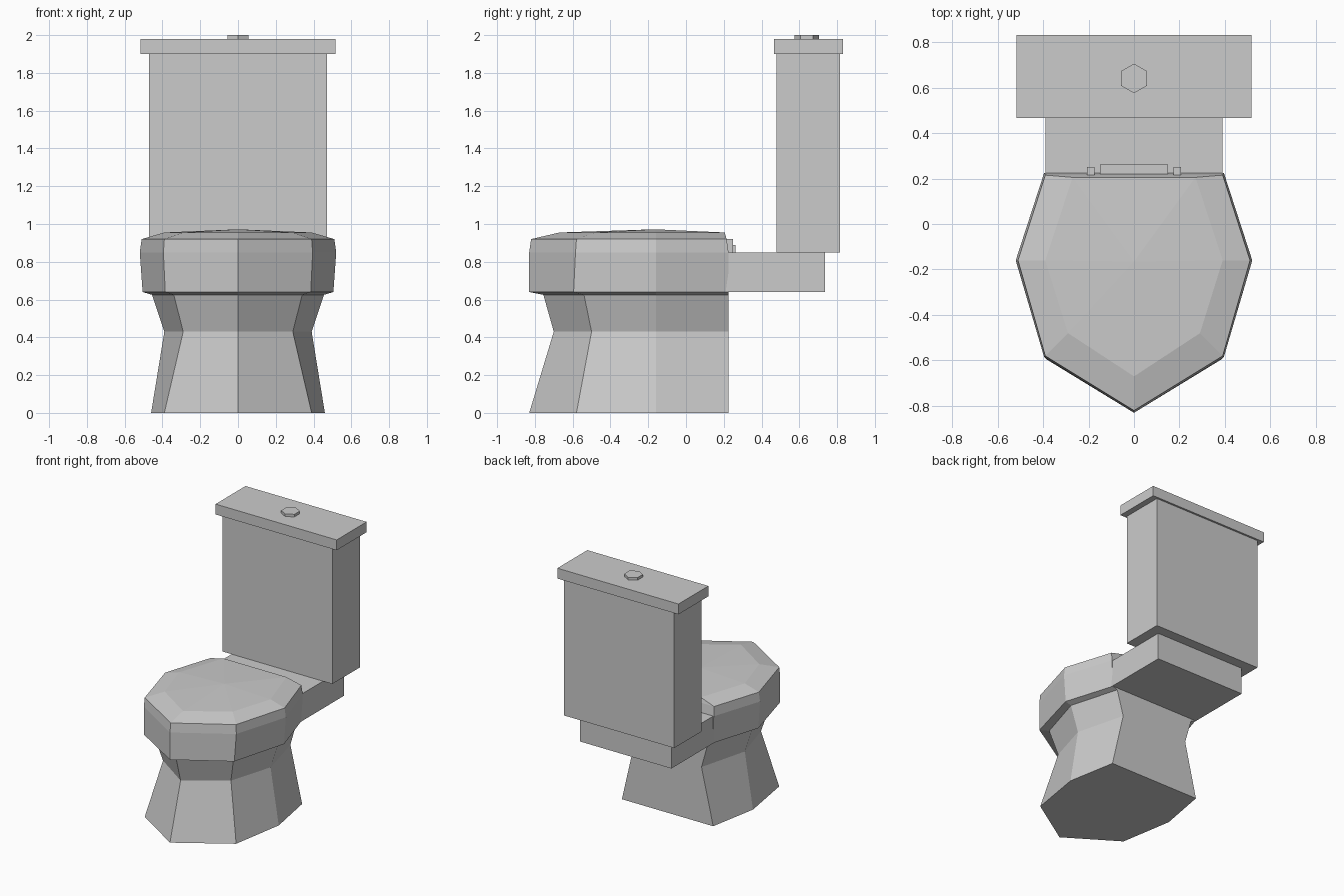
import bpy, bmesh, math
from mathutils import Matrix, Vector

cube = bpy.data.objects.get("Cube")
if cube:
    bpy.data.objects.remove(cube, do_unlink=True)

grey = bpy.data.materials.new("light_grey_ceramic")
grey.use_nodes = True
colour = (0.6, 0.6, 0.6, 1)
grey.diffuse_color = colour
grey.node_tree.nodes["Principled BSDF"].inputs["Base Color"].default_value = colour


def finish(name, bm):
    bmesh.ops.recalc_face_normals(bm, faces=bm.faces)
    mesh = bpy.data.meshes.new(name)
    bm.to_mesh(mesh)
    bm.free()
    mesh.materials.append(grey)
    obj = bpy.data.objects.new(name, mesh)
    bpy.context.collection.objects.link(obj)
    return obj


def box(name, x, y, z):
    """Box from (min, max) ranges."""
    bm = bmesh.new()
    bmesh.ops.create_cube(bm, size=1)
    for v in bm.verts:
        v.co = Vector([(r[0] + r[1]) / 2 + c * (r[1] - r[0])
                       for c, r in zip(v.co, (x, y, z))])
    return finish(name, bm)


def loft(name, rings, apex=None):
    """Stack seven-sided rings: z, back x, back y, wide x, cheek x, cheek y, tip y."""
    bm = bmesh.new()
    loops = []
    for z, bx, by, wx, cx, cy, ty in rings:
        half = [(bx, by), (wx, -0.16), (cx, cy)]
        outline = half + [(0, ty)] + [(-x, y) for x, y in reversed(half)]
        loops.append([bm.verts.new((x, y, z)) for x, y in outline])
    n = len(loops[0])
    for low, high in zip(loops, loops[1:]):
        for i in range(n):
            j = (i + 1) % n
            bm.faces.new((low[i], low[j], high[j], high[i]))
    bm.faces.new(loops[0])
    if apex:
        tip = bm.verts.new(apex)
        for i in range(n):
            bm.faces.new((loops[-1][i], loops[-1][(i + 1) % n], tip))
    else:
        bm.faces.new(loops[-1])
    return finish(name, bm)


# Pedestal with waist, flaring out into the rim
loft("bowl", [
    (0.0, 0.39, 0.225, 0.46, 0.39, -0.58, -0.83),
    (0.43, 0.29, 0.225, 0.39, 0.29, -0.50, -0.70),
    (0.625, 0.345, 0.225, 0.455, 0.34, -0.54, -0.755),
    (0.64, 0.385, 0.225, 0.505, 0.385, -0.595, -0.83),
    (0.85, 0.395, 0.225, 0.52, 0.395, -0.585, -0.83),
])

# Closed lid with a shallow faceted crown
loft("seat_lid", [
    (0.85, 0.395, 0.225, 0.52, 0.395, -0.585, -0.83),
    (0.92, 0.39, 0.215, 0.51, 0.39, -0.58, -0.82),
    (0.955, 0.27, 0.205, 0.39, 0.29, -0.48, -0.67),
], apex=(0, -0.165, 0.972))

# Hinges behind the lid
for side, s in (("left", 1), ("right", -1)):
    box(side + "_hinge", (s * 0.19 - 0.016, s * 0.19 + 0.016), (0.205, 0.25), (0.85, 0.92))
box("hinge_bar", (-0.15, 0.15), (0.22, 0.262), (0.85, 0.89))

# Shelf and cistern
box("rear_shelf", (-0.39, 0.39), (0.2, 0.735), (0.64, 0.85))
box("tank", (-0.47, 0.47), (0.48, 0.815), (0.85, 1.9))
box("tank_lid", (-0.517, 0.517), (0.465, 0.83), (1.9, 1.98))

# Hexagonal flush button
bm = bmesh.new()
bmesh.ops.create_cone(bm, cap_ends=True, segments=6, radius1=0.065, radius2=0.065, depth=0.02)
tip = max(bm.verts, key=lambda v: v.co.x).co
bmesh.ops.transform(bm, verts=bm.verts, matrix=Matrix.Translation((0, 0.64, 1.99))
                    @ Matrix.Rotation(math.pi / 2 - math.atan2(tip.y, tip.x), 4, "Z"))
finish("flush_button", bm)
